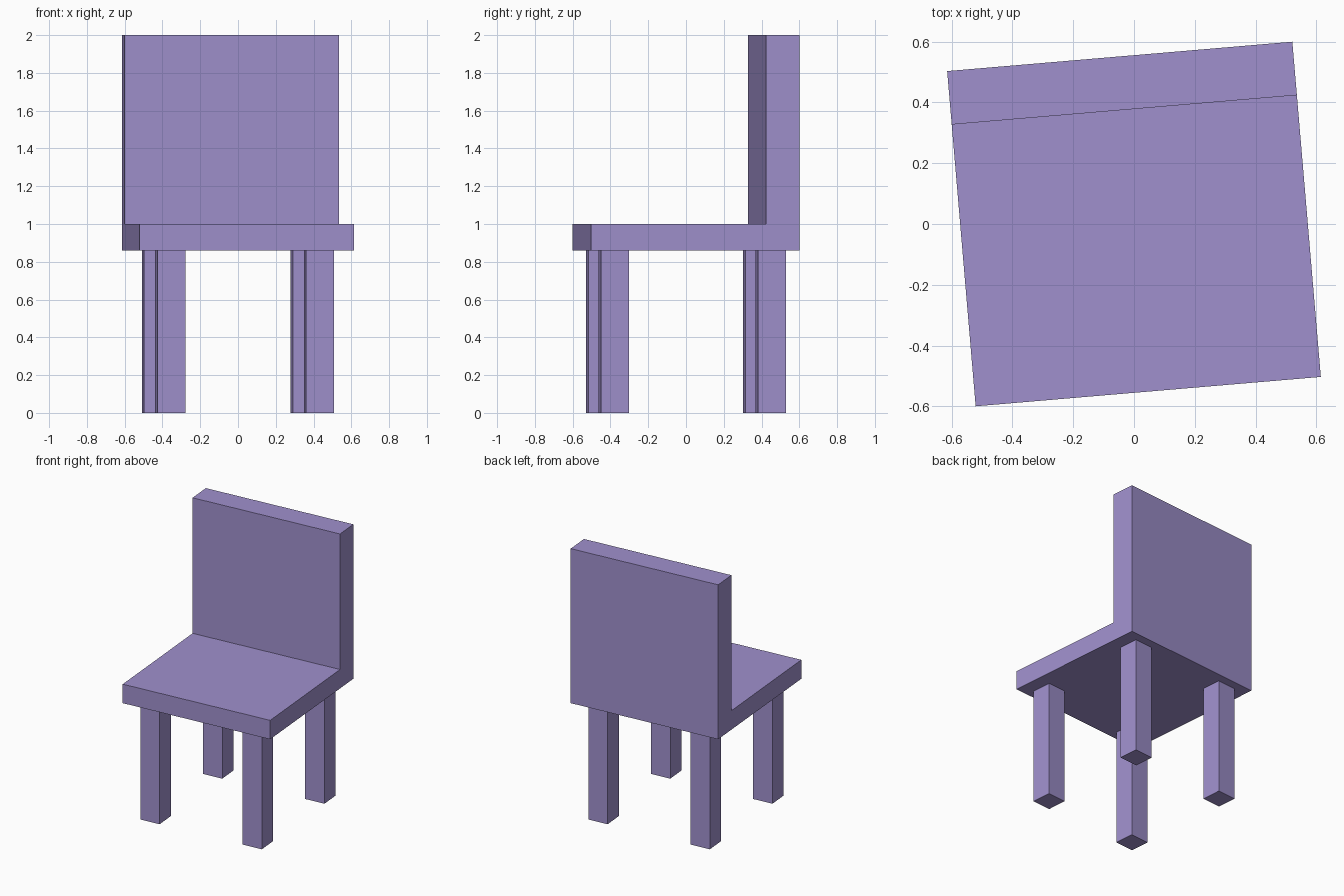
import bpy, bmesh, math
from mathutils import Matrix

if "Cube" in bpy.data.objects:
    bpy.data.objects.remove(bpy.data.objects["Cube"])

mat = bpy.data.materials.new("soft purple")
mat.diffuse_color = (0.35, 0.28, 0.61, 1.0)
mat.use_nodes = True
mat.node_tree.nodes["Principled BSDF"].inputs["Base Color"].default_value = mat.diffuse_color
TURN = Matrix.Rotation(math.radians(4.86), 4, 'Z')  # whole chair is slightly turned


def add_object(name, bm):
    bmesh.ops.transform(bm, matrix=TURN, verts=bm.verts)
    bmesh.ops.recalc_face_normals(bm, faces=bm.faces)
    mesh = bpy.data.meshes.new(name)
    bm.to_mesh(mesh)
    bm.free()
    mesh.materials.append(mat)
    obj = bpy.data.objects.new(name, mesh)
    bpy.context.collection.objects.link(obj)


# Seat and backrest: one L-shaped side profile extruded across the width
half_w, half_d = 0.57, 0.5535
profile = [(-half_d, 0.86), (half_d, 0.86), (half_d, 2.0),
           (0.377, 2.0), (0.377, 1.0), (-half_d, 1.0)]
bm = bmesh.new()
side = bm.faces.new([bm.verts.new((-half_w, y, z)) for y, z in profile])
ext = bmesh.ops.extrude_face_region(bm, geom=[side], use_keep_orig=True)
bmesh.ops.translate(bm, vec=(2 * half_w, 0, 0),
                    verts=[v for v in ext["geom"] if isinstance(v, bmesh.types.BMVert)])
add_object("seat_and_backrest", bm)

# Four square legs
for sy, row in ((-1, "front"), (1, "back")):
    for sx, col in ((-1, "left"), (1, "right")):
        bm = bmesh.new()
        bmesh.ops.create_cube(bm, size=1, matrix=Matrix.Translation(
            (sx * 0.395, sy * 0.417, 0.43)) @ Matrix.Diagonal((0.149, 0.149, 0.86, 1)))
        add_object(f"{row}_{col}_leg", bm)
